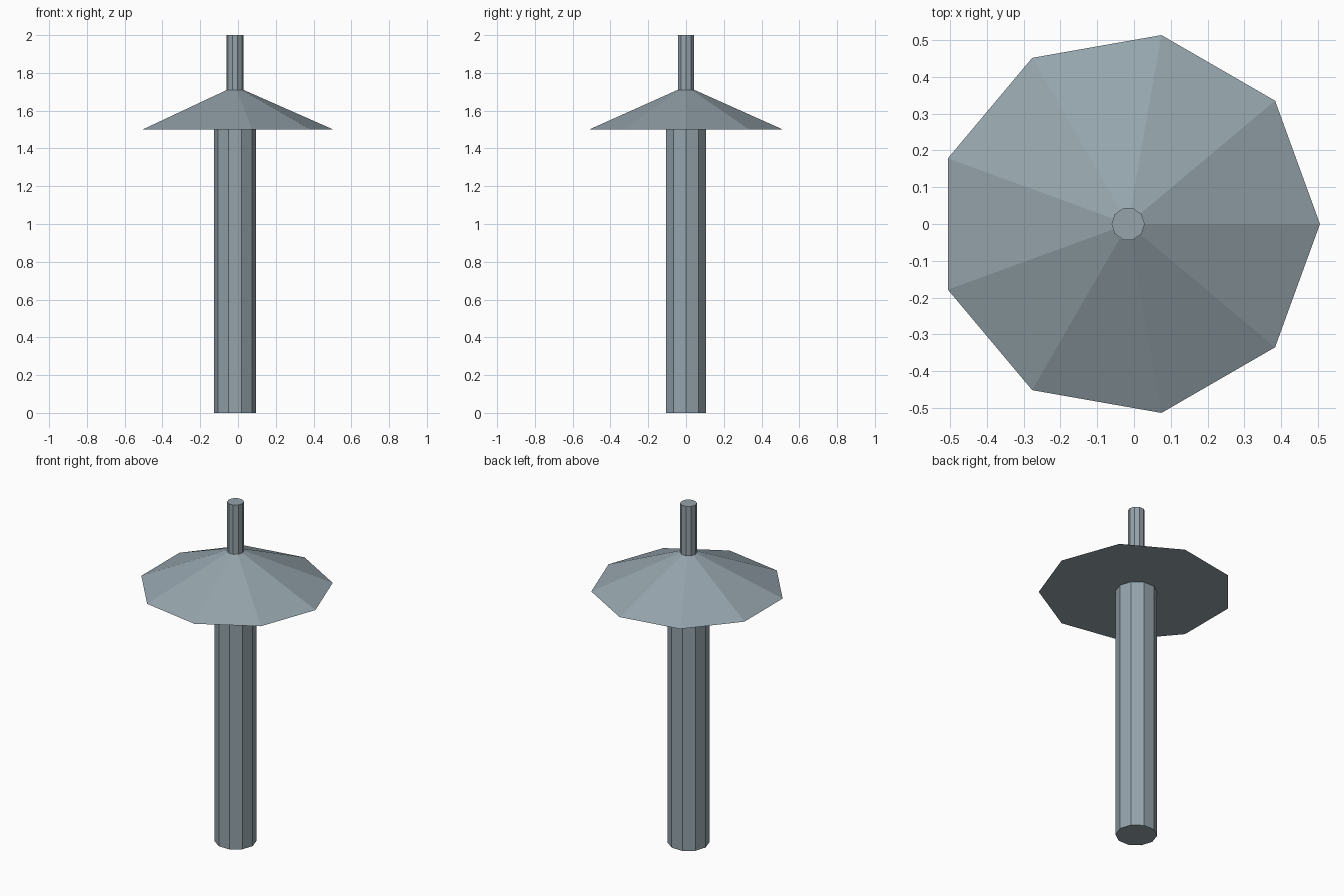
import bpy
import bmesh
from math import cos, sin, tau

CENTRE_X = -0.016

if "Cube" in bpy.data.objects:
    bpy.data.objects.remove(bpy.data.objects["Cube"], do_unlink=True)

# Single blue-grey metal
metal = bpy.data.materials.new("blue_grey_metal")
metal.use_nodes = True
colour = (0.30, 0.37, 0.41, 1)
metal.diffuse_color = colour
metal.node_tree.nodes["Principled BSDF"].inputs["Base Color"].default_value = colour


def frustum(name, sides, r_low, r_high, z_low, z_high):
    """Closed, flat-shaded frustum with its first corner towards +x."""
    bm = bmesh.new()
    low, high = [
        [bm.verts.new((r * cos(tau * i / sides), r * sin(tau * i / sides), z))
         for i in range(sides)]
        for r, z in ((r_low, z_low), (r_high, z_high))]
    for i in range(sides):
        j = (i + 1) % sides
        bm.faces.new((low[i], low[j], high[j], high[i]))
    bm.faces.new(low[::-1])
    bm.faces.new(high)
    mesh = bpy.data.meshes.new(name)
    bm.to_mesh(mesh)
    bm.free()
    mesh.materials.append(metal)
    obj = bpy.data.objects.new(name, mesh)
    obj.location.x = CENTRE_X
    bpy.context.collection.objects.link(obj)
    return obj


# Thick lower post, sloping canopy, thin upper pipe
frustum("lower_post", 10, 0.112, 0.112, 0, 1.5)
frustum("canopy", 9, 0.521, 0.045, 1.5, 1.71)
frustum("upper_pipe", 10, 0.045, 0.045, 1.7, 2)
